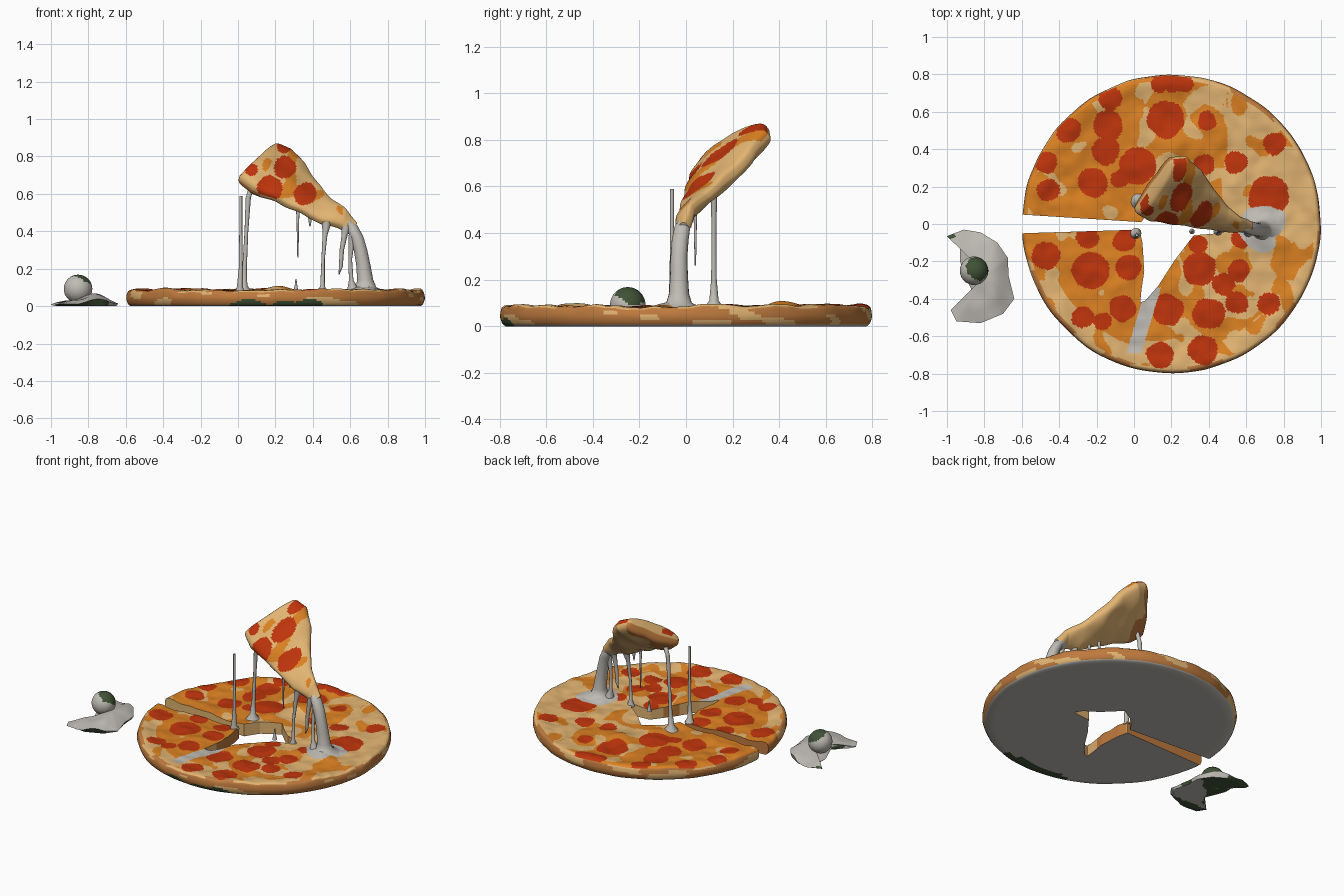
import bpy, math
from mathutils import Vector, noise

if "Cube" in bpy.data.objects:
    bpy.data.objects.remove(bpy.data.objects["Cube"])

# ---------- colours ----------
def lin(c):
    c /= 255
    return c / 12.92 if c <= 0.04045 else ((c + 0.055) / 1.055) ** 2.4

PALETTE = [("golden_dough", (226, 180, 114)), ("orange_cheese", (219, 129, 34)),
           ("pepperoni_red", (190, 52, 12)), ("baked_crust", (190, 122, 62)),
           ("pale_grey", (192, 188, 181)), ("dark_green", (64, 82, 54))]
DOUGH, ORANGE, RED, CRUST, PALE, GREEN = range(6)
MATS = []
for name, rgb in PALETTE:
    m = bpy.data.materials.new(name)
    m.diffuse_color = (*[lin(c) for c in rgb], 1)
    m.use_nodes = True
    m.node_tree.nodes["Principled BSDF"].inputs["Base Color"].default_value = m.diffuse_color
    MATS.append(m)

def nz(x, y, z=0.0):
    return noise.noise(Vector((x, y, z)))

def make(name, verts, faces, colour, angle=50):
    """Mesh object whose faces are coloured by colour(centre, normal)."""
    me = bpy.data.meshes.new(name)
    me.from_pydata([tuple(v) for v in verts], [], faces)
    me.update()
    ob = bpy.data.objects.new(name, me)
    bpy.context.collection.objects.link(ob)
    for m in MATS:
        me.materials.append(m)
    for p in me.polygons:
        p.material_index = colour(p.center, p.normal)
    bpy.ops.object.select_all(action='DESELECT')
    ob.select_set(True)
    bpy.context.view_layer.objects.active = ob
    bpy.ops.object.shade_smooth_by_angle(angle=math.radians(angle))
    return ob

def skin(rings, flip=False):
    """Quads between successive closed rings, with both ends capped."""
    n = len(rings[0])
    verts = [v for r in rings for v in r]
    faces = []
    for i in range(len(rings) - 1):
        for j in range(n):
            k = (j + 1) % n
            faces.append((i * n + j, i * n + k, (i + 1) * n + k, (i + 1) * n + j))
    faces.append(tuple(reversed(range(n))))
    faces.append(tuple(range((len(rings) - 1) * n, len(rings) * n)))
    if flip:
        faces = [tuple(reversed(f)) for f in faces]
    return verts, faces

def lerp_rows(rows, t):
    """Linear lookup in rows whose first value is the key."""
    for a, b in zip(rows, rows[1:]):
        if t <= b[0]:
            f = (t - a[0]) / (b[0] - a[0])
            return [p + (q - p) * f for p, q in zip(a[1:], b[1:])]
    return list(rows[-1][1:])

# ---------- pizza base: angle on the rim -> edge of the torn hole ----------
HOLE = [(-176.4, .03, -.03), (-135, .045, -.1), (-112, .055, -.25), (-101, .03, -.42),
        (-92, .06, -.41), (-75, .13, -.33), (-52, .22, -.19), (-30, .32, -.06),
        (-8, .45, -.05), (15, .42, 0), (45, .33, .06), (90, .22, .17),
        (140, .1, .1), (176.4, .04, .01)]
PEPPERONI = [(.17, .56, .1), (.14, .75, .05), (.2, .75, .05), (.27, .75, .05), (.02, .31, .1),
             (.38, .32, .055), (.54, .33, .06), (.39, .55, .05), (.72, .15, .11),
             (.75, .43, .06), (-.14, .53, .08), (-.13, .67, .065), (-.35, .5, .065),
             (-.47, .33, .06), (-.46, .18, .06), (-.22, .22, .08), (-.15, .39, .075),
             (-.23, -.25, .1), (-.47, -.17, .075), (-.25, -.07, .06), (-.05, -.09, .06),
             (-.03, -.23, .07), (-.06, -.45, .07), (-.27, -.5, .06), (-.17, -.52, .05),
             (.14, -.7, .07), (.37, -.67, .08), (.4, -.48, .085), (.18, -.46, .085),
             (.35, -.24, .09), (.48, -.32, .06), (.56, -.25, .06), (.72, -.43, .06),
             (.55, -.42, .06), (.57, -.08, .05), (.34, -.11, .05), (-.08, .24, .05)]

def top_z(x, y):
    r = math.hypot(x - .2, y)
    z = .078 + .016 * nz(x * 5, y * 5) + .007 * nz(x * 14, y * 14, 3)
    z += .012 * math.exp(-((r - .75) / .06) ** 2)                # raised crust
    z += .03 * math.exp(-((x - .2) ** 2 + (y - .4) ** 2) / .006)  # folded lump
    z += .025 * math.exp(-((x - .68) ** 2 + (y + .03) ** 2) / .005)
    return z

rings = []
STEPS, ANG = 72, 520
for i in range(ANG + 1):
    d = -176.4 + 352.8 * i / ANG
    a = math.radians(d)
    hx, hy = lerp_rows(HOLE, d)
    R = .795 + .006 * nz(math.cos(a) * 5, math.sin(a) * 5, 7)
    def at(rad, z):
        return Vector((.2 + rad * math.cos(a), rad * math.sin(a), z))
    inner, outer = Vector((hx, hy, 0)), at(R - .015, 0)
    ring = []
    for j in range(STEPS + 1):
        p = inner.lerp(outer, j / STEPS)
        p.z = top_z(p.x, p.y)
        ring.append(p)
    zt = ring[-1].z
    ring += [at(R - .004, zt - .008), at(R, zt - .02), at(R + .003, .05), at(R + .003, .038),
             at(R, .027), at(R - .004, .016), at(R - .01, .007), at(R - .02, 0)]
    ring += [at(R - .02, 0).lerp(inner, k / 12) for k in range(1, 13)]
    rings.append(ring)

def pizza_colour(c, n):
    x, y = c.x, c.y
    r = math.hypot(x - .2, y)
    if -.05 < x < .45 and y < -.7 and c.z < .026 + .03 * nz(x * 9, 0):
        return GREEN
    if n.z < -.6:
        return PALE
    if n.z < .45:
        if r < .6:
            return DOUGH if nz(x * 8, y * 8, c.z * 8) > -.15 else CRUST
        return DOUGH if nz(x * 5, y * 5, c.z * 20) > .2 else CRUST
    # melted pools
    if ((x - .68) / .14) ** 2 + ((y + .03) / .11) ** 2 < 1 + .8 * nz(x * 8, y * 8):
        return PALE
    if abs((x - .05) - .3 * (y + .52)) < .04 and -.69 < y < -.34:
        return PALE
    w = .012 * nz(x * 14, y * 14, 2)
    if any(math.hypot(x - px, y - py) < pr + w for px, py, pr in PEPPERONI):
        return RED
    if r > .77:
        return ORANGE if x < .3 and y > -.2 else CRUST if nz(x * 4, y * 4, 5) > 0 else DOUGH
    bias = .32 if x < .05 else .18 if x < .48 and y > .3 else .02
    if x > .5 and y > -.1 or (r > .68 and y < -.3):
        bias = -.3
    if .12 < x < .65 and -.15 < y < .3:
        bias = -.25
    return ORANGE if nz(x * 8, y * 8, 1) + bias > 0 else DOUGH

make("pizza_base", *skin(rings), pizza_colour)

# ---------- lifted slice: front edge and back edge from crust to tip ----------
SLICE = [(0, 0, .07, .69, .19, .345, .86, .062), (1, .08, .03, .625, .28, .345, .825, .062),
         (2, .2, .01, .575, .36, .28, .74, .05), (3, .33, -.01, .51, .42, .19, .65, .042),
         (4, .45, -.03, .45, .5, .09, .56, .036), (5, .55, -.035, .425, .575, .03, .51, .032),
         (6, .61, -.04, .39, .635, .0, .44, .026)]
SPOTS = [(.17, .63, .068), (.25, .74, .06), (.36, .6, .06), (.25, .86, .04), (.07, .73, .035)]
UP = Vector((.055, -.13, .14)).normalized()
N = 80
rings = []
for i in range(97):
    t = i / 16
    v = lerp_rows(SLICE, t)
    L, U, h = Vector(v[:3]), Vector(v[3:6]), v[6]
    end = math.sqrt(max(0, 1 - max(0, 1 - t / .3) ** 2)) * .85 + .15   # rounded crust end
    C, A = (L + U) / 2, (U - L) / 2 * (.88 + .15 * end)
    ring = []
    for j in range(N):
        f = 2 * math.pi * j / N
        s, c = math.sin(f), math.cos(f)
        p = C + A * math.copysign(abs(c) ** .8, c) \
            + UP * h * end * math.copysign(abs(s) ** .7, s)
        p += UP * .012 * nz(p.x * 9, p.y * 9, p.z * 9)
        ring.append(p)
    rings.append(ring)

def slice_colour(c, n):
    front = n.dot(UP) > 0
    w = .008 * nz(c.x * 14, c.z * 14)
    if front and any(math.hypot(c.x - x, c.z - z) < r + w for x, z, r in SPOTS):
        return RED
    if c.x > .56:
        return PALE if c.z < .43 else DOUGH
    if front and nz(c.x * 9, c.z * 9, 4) > .25:
        return ORANGE
    if not front and c.x + .4 * (.8 - c.z) < .2 + .08 * nz(c.x * 9, c.z * 9):
        return CRUST
    return DOUGH

make("lifted_slice", *skin(rings), slice_colour)

# ---------- cheese strands ----------
def strand(name, pts, sides=12):
    rings = [[Vector((x + r * math.cos(2 * math.pi * k / sides),
                      y + r * math.sin(2 * math.pi * k / sides), z))
              for k in range(sides)] for x, y, z, r in pts]
    make(name, *skin(rings), lambda c, n: PALE, 80)

strand("thick_strand", [(.69, -.03, .08, .1), (.685, -.03, .1, .055), (.68, -.03, .14, .043),
                        (.67, -.03, .22, .038), (.655, -.03, .3, .036), (.635, -.025, .37, .036),
                        (.605, -.015, .43, .034), (.59, -.01, .46, .015)], 20)
strand("left_strand", [(.01, -.05, .07, .03), (.01, -.06, .1, .016), (.015, -.06, .2, .011),
                       (.015, -.06, .4, .008), (.015, -.06, .59, .008)])
strand("inner_strand", [(.03, .12, .07, .05), (.03, .12, .11, .02), (.035, .12, .2, .012),
                        (.045, .12, .4, .01), (.055, .12, .58, .014), (.075, .12, .64, .015)])
strand("middle_strand", [(.45, -.04, .07, .025), (.452, -.04, .11, .012), (.455, -.04, .25, .009),
                         (.465, -.03, .38, .013), (.475, -.02, .45, .026)])
strand("tip_strand", [(.54, -.03, .17, .003), (.55, -.03, .21, .01), (.555, -.03, .3, .012),
                      (.57, -.03, .38, .016), (.58, -.02, .43, .028)])
strand("side_strand", [(.615, -.04, .09, .03), (.605, -.04, .14, .012), (.6, -.035, .25, .01),
                       (.61, -.03, .38, .018)])
strand("short_strand", [(.32, .04, .26, .003), (.32, .04, .35, .005), (.32, .04, .46, .007),
                        (.32, .04, .52, .01)])
strand("stub_strand", [(.385, .02, .425, .003), (.385, .02, .45, .007), (.385, .02, .49, .012)])
strand("crumb_strand", [(.31, -.04, .07, .015), (.31, -.04, .11, .007), (.31, -.04, .145, .003)])

# ---------- small side piece: curled sheet with a ball ----------
EDGE = [(-1, -.065), (-.91, -.03), (-.82, -.045), (-.73, -.1), (-.675, -.18), (-.67, -.28),
        (-.64, -.4), (-.7, -.48), (-.82, -.53), (-.95, -.52), (-.98, -.46), (-.91, -.42),
        (-.87, -.35), (-.9, -.28), (-.93, -.2), (-.93, -.12)]
outline = []
for i, (x, y) in enumerate(EDGE):
    x2, y2 = EDGE[(i + 1) % len(EDGE)]
    outline += [(x + (x2 - x) * k / 5, y + (y2 - y) * k / 5) for k in range(5)]
cx, cy = -.79, -.27
rings = []
for j in range(-12, 13):      # underside from centre out, then top back in
    f = 1 - abs(j) / 12.6
    ring = []
    for x, y in outline:
        px, py = cx + (x - cx) * f, cy + (y - cy) * f
        bump = .028 * math.exp(-((px + .75) / .07) ** 2)
        z = .01 + bump + .03 * (1 - f * f) + .006 * nz(px * 12, py * 12)
        ring.append(Vector((px, py, z if j >= 0 else 0)))
    rings.append(ring)

def sheet_colour(c, n):
    if n.z < -.5:
        return GREEN if c.y - c.x + .08 * nz(c.x * 9, c.y * 9) > .53 or c.y < -.45 else PALE
    if n.z > .5:
        return GREEN if c.x < -.95 and c.y > -.08 else PALE
    return GREEN if c.y < -.25 else PALE

make("side_sheet", *skin(rings, flip=True), sheet_colour)

rings = []
for i in range(25):
    e = -math.pi / 2 + math.pi * (i + .25) / 24.5
    rings.append([Vector((-.855 + .076 * math.cos(e) * math.cos(a), -.25 + .076 * math.cos(e) * math.sin(a),
                          .092 + .076 * math.sin(e)))
                  for a in [2 * math.pi * k / 40 for k in range(40)]])
cap = Vector((.4, .25, .85)).normalized()
make("side_ball", *skin(rings),
     lambda c, n: GREEN if n.dot(cap) > .5 + .15 * nz(n.x * 3, n.y * 3, n.z * 3) else PALE)
